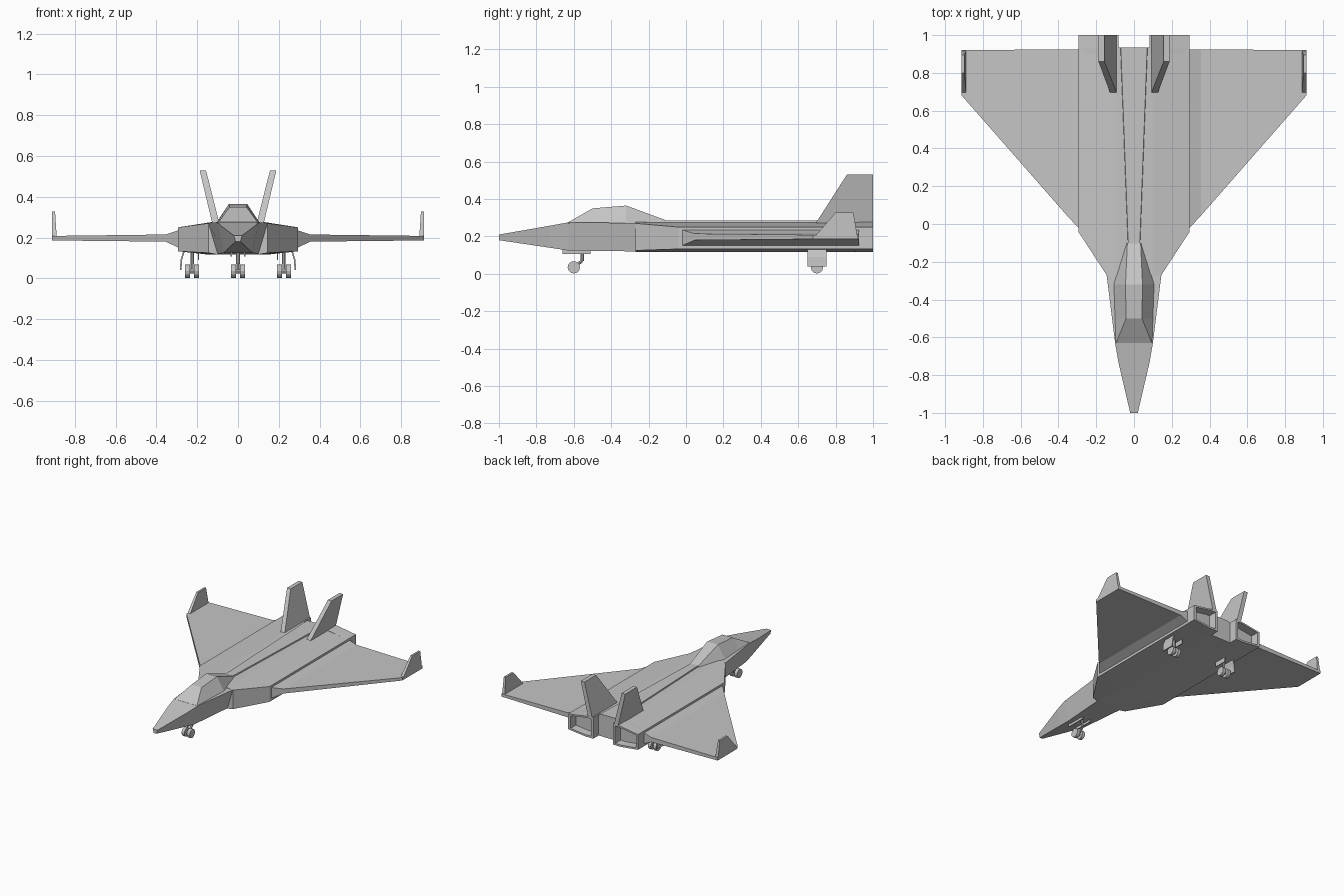
import bpy, bmesh
from math import radians
from mathutils import Vector

cube = bpy.data.objects.get("Cube")
if cube:
    bpy.data.objects.remove(cube, do_unlink=True)

GREY = (0.56, 0.56, 0.56, 1)
grey = bpy.data.materials.new("airframe grey")
grey.use_nodes = True
grey.diffuse_color = GREY
grey.node_tree.nodes["Principled BSDF"].inputs["Base Color"].default_value = GREY


def finish(name, bm, mirror=False):
    """Turn a bmesh into an object, optionally mirrored across the centreline."""
    bmesh.ops.remove_doubles(bm, verts=bm.verts, dist=0.0005)
    bmesh.ops.recalc_face_normals(bm, faces=bm.faces)
    mesh = bpy.data.meshes.new(name)
    bm.to_mesh(mesh)
    bm.free()
    mesh.materials.append(grey)
    obj = bpy.data.objects.new(name, mesh)
    bpy.context.collection.objects.link(obj)
    if mirror:
        obj.modifiers.new("Mirror", 'MIRROR').use_mirror_merge = False
    return obj


def loft(name, rings, mirror=False):
    """Skin closed rings of equal length and cap both ends."""
    bm = bmesh.new()
    rows = [[bm.verts.new(p) for p in ring] for ring in rings]
    n = len(rows[0])
    for a, b in zip(rows, rows[1:]):
        for i in range(n):
            j = (i + 1) % n
            bm.faces.new((a[i], a[j], b[j], b[i]))
    bm.faces.new(rows[0])
    bm.faces.new(rows[-1])
    return finish(name, bm, mirror)


def section(y, half):
    """Symmetric cross-section from right-hand (x, z) points, top to bottom."""
    return [(x, y, z) for x, z in half] + [(-x, y, z) for x, z in reversed(half)]


def box(name, x, y, z, mirror=False):
    return loft(name, [[(a, y[0], z[0]), (a, y[1], z[0]), (a, y[1], z[1]), (a, y[0], z[1])]
                       for a in x], mirror)


def cylinder(name, p, q, r, sides, mirror=False):
    p, q = Vector(p), Vector(q)
    bm = bmesh.new()
    turn = (q - p).to_track_quat('Z', 'Y').to_matrix().to_4x4()
    turn.translation = (p + q) / 2
    bmesh.ops.create_cone(bm, cap_ends=True, segments=sides, radius1=r, radius2=r,
                          depth=(q - p).length, matrix=turn)
    return finish(name, bm, mirror)


# Nose, with a flat top and sides leaning in towards the belly
loft("nose", [section(y, [(top, zt), (bottom, zb)]) for y, top, zt, bottom, zb in (
    (-1, 0.02, 0.21, 0.012, 0.18),
    (-0.73, 0.083, 0.257, 0.055, 0.14),
    (-0.63, 0.1, 0.275, 0.07, 0.125),
    (-0.27, 0.145, 0.272, 0.1, 0.12))])

# Broad fuselage with shoulders flaring out to the wing roots
loft("fuselage", [section(y, [(a, 0.276), (b, zt), (b, zb), (c, 0.117)]) for y, a, b, zt, zb, c in (
    (-0.27, 0.1, 0.145, 0.27, 0.125, 0.1),
    (-0.04, 0.1, 0.295, 0.25, 0.133, 0.1),
    (0.935, 0.1, 0.295, 0.25, 0.133, 0.1))])

# Canopy and the spine behind it
loft("canopy", [section(y, [(top, zt), (base, 0.27)]) for y, top, zt, base in (
    (-0.63, 0.095, 0.276, 0.1),
    (-0.5, 0.042, 0.35, 0.103),
    (-0.32, 0.045, 0.365, 0.108),
    (-0.1, 0.035, 0.284, 0.04))])
loft("spine", [section(y, [(w, 0.285), (w + 0.004, 0.265)]) for y, w in (
    (-0.12, 0.03), (0.935, 0.07))])

# Engine outlets: boxes with a recessed opening in the rear face
outline = [(0.083, 0.278), (0.13, 0.276), (0.295, 0.25), (0.295, 0.133), (0.15, 0.117), (0.083, 0.117)]
centre = (0.19, 0.197)


def outlet_ring(y, s):
    return [(centre[0] + (x - centre[0]) * s, y, centre[1] + (z - centre[1]) * s) for x, z in outline]


loft("engine_outlet", [outlet_ring(y, s) for y, s in (
    (0.9, 0.98), (0.93, 1), (1, 1), (1, 0.82), (0.94, 0.78))], mirror=True)

# Delta wings with a thick root that thins quickly
loft("wing", [[(x, front, zb), (x, front, zt), (x, back, zt), (x, back, zb)]
              for x, front, back, zb, zt in (
    (0.29, -0.025, 0.925, 0.15, 0.236),
    (0.355, 0.045, 0.925, 0.18, 0.215),
    (0.912, 0.68, 0.92, 0.186, 0.208))], mirror=True)


def fin(name, profile, inner, outer):
    """Swept plate; inner and outer give x at the base and at the tip."""
    loft(name, [[(xs[tip], y, z) for y, z, tip in profile] for xs in (inner, outer)], True)


fin("tail_fin", [(0.69, 0.265, 0), (0.86, 0.53, 1), (1, 0.53, 1), (1, 0.265, 0)],
    (0.09, 0.157), (0.125, 0.188))
fin("winglet", [(0.68, 0.19, 0), (0.8, 0.328, 1), (0.895, 0.328, 1), (0.918, 0.19, 0)],
    (0.888, 0.897), (0.912, 0.912))


def landing_gear(prefix, x, y, top_y, mirror):
    """Twin wheels on an axle below a bent strut."""
    for side, sign in (("inner", -1), ("outer", 1)):
        cylinder(f"{prefix}_{side}_wheel", (x + sign * 0.01, y, 0.035),
                 (x + sign * 0.034, y, 0.035), 0.033, 12, mirror)
    cylinder(f"{prefix}_axle", (x - 0.02, y, 0.035), (x + 0.02, y, 0.035), 0.012, 8, mirror)
    knee = (x, top_y, 0.07)
    cylinder(f"{prefix}_lower_strut", (x, y, 0.035), knee, 0.008, 8, mirror)
    cylinder(f"{prefix}_upper_strut", knee, (x, top_y, 0.13), 0.009, 8, mirror)


landing_gear("nose_gear", 0, -0.6, -0.555, False)
landing_gear("main_gear", 0.225, 0.7, 0.7, True)

# Gear doors
box("nose_gear_door", (0.03, 0.036), (-0.66, -0.51), (0.106, 0.135), True)
box("main_gear_inner_door", (0.19, 0.196), (0.65, 0.75), (0.09, 0.13), True)
loft("main_gear_outer_door", [[(x, 0.65, z), (x + 0.008, 0.65, z), (x + 0.008, 0.75, z), (x, 0.75, z)]
                              for x, z in ((0.262, 0.13), (0.274, 0.09), (0.277, 0.04))], True)
